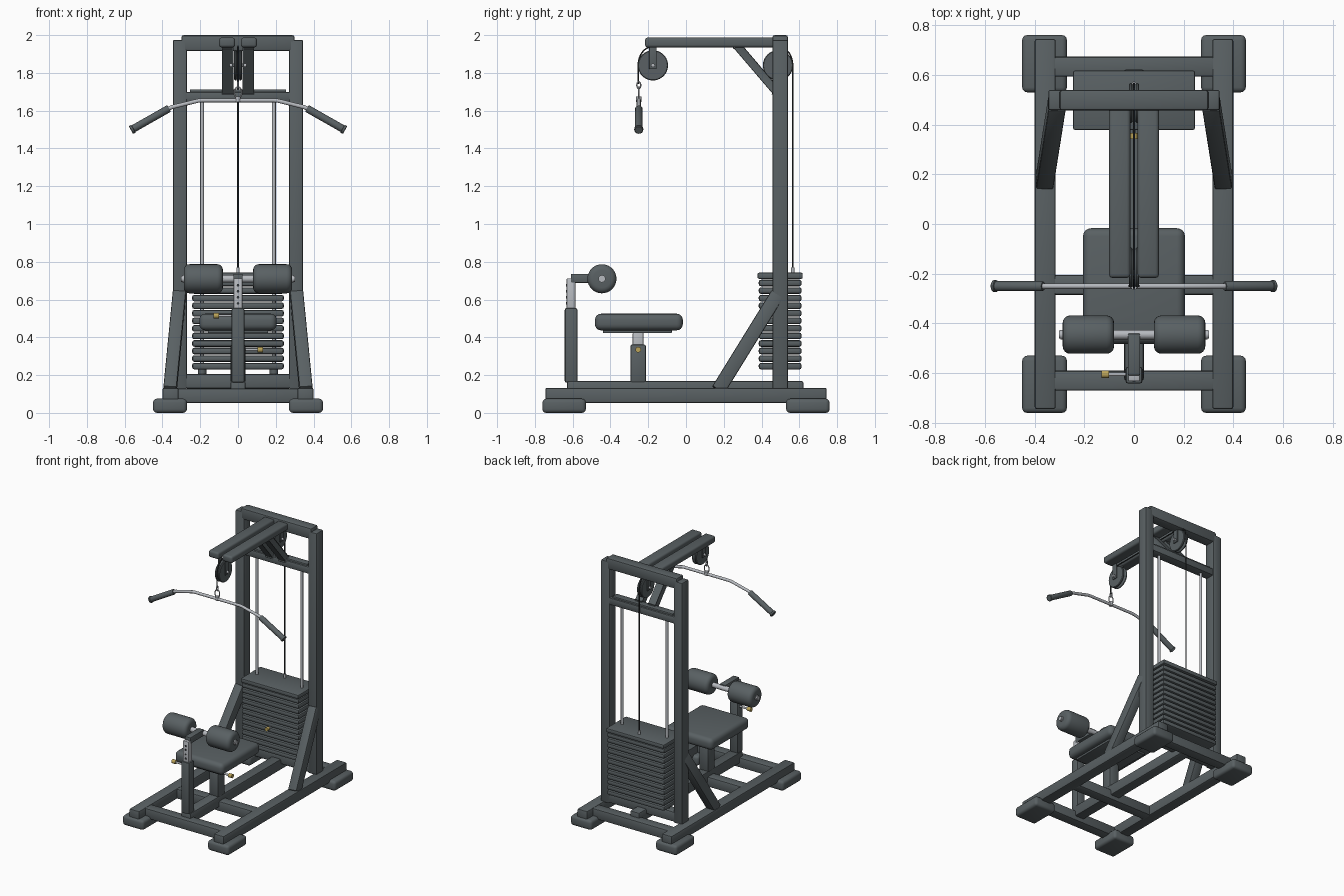
import bpy, bmesh, math
from mathutils import Vector, Matrix

cube = bpy.data.objects.get("Cube")
if cube:
    bpy.data.objects.remove(cube)


def material(name, rgb, metallic=0.0):
    m = bpy.data.materials.new(name)
    m.use_nodes = True
    m.diffuse_color = (*rgb, 1)
    m.node_tree.nodes["Principled BSDF"].inputs["Base Color"].default_value = (*rgb, 1)
    return m


DARK = material("dark_grey", (0.1, 0.118, 0.125))
STEEL = material("light_steel", (0.47, 0.49, 0.52))
BRASS = material("brass", (0.5, 0.37, 0.1))
CABLE = material("cable_black", (0.03, 0.034, 0.036))


def finish(bm, name, mat):
    bmesh.ops.recalc_face_normals(bm, faces=bm.faces)
    me = bpy.data.meshes.new(name)
    bm.to_mesh(me)
    bm.free()
    me.materials.append(mat)
    ob = bpy.data.objects.new(name, me)
    bpy.context.collection.objects.link(ob)
    bpy.ops.object.select_all(action='DESELECT')
    ob.select_set(True)
    bpy.context.view_layer.objects.active = ob
    bpy.ops.object.shade_smooth_by_angle(angle=math.radians(35))
    return ob


def box(name, x, y, z, mat=DARK, r=0.01, seg=2):
    """Rounded box given by its extents on each axis."""
    bm = bmesh.new()
    bmesh.ops.create_cube(bm, size=1)
    for v in bm.verts:
        v.co = [sum(a) / 2 + c * (a[1] - a[0]) for c, a in zip(v.co, (x, y, z))]
    if r:
        bmesh.ops.bevel(bm, geom=bm.edges[:], offset=r, segments=seg, profile=0.5, affect='EDGES')
    return finish(bm, name, mat)


def beam(name, a, b, w, t, mat=DARK):
    """Rectangular tube between two points, w wide along x."""
    a, b = Vector(a), Vector(b)
    d = (b - a).normalized()
    side = (Vector((1, 0, 0)) - d * d.x).normalized()
    up = d.cross(side)
    bm = bmesh.new()
    bmesh.ops.create_cube(bm, size=1)
    for v in bm.verts:
        c = v.co.copy()
        v.co = (a + b) / 2 + side * c.x * w + up * c.y * t + (b - a) * c.z
    bmesh.ops.bevel(bm, geom=bm.edges[:], offset=0.008, segments=2, profile=0.5, affect='EDGES')
    return finish(bm, name, mat)


def lathe(name, profile, a, b, mat=DARK, n=32):
    """Spin (distance, radius) pairs around the axis that starts at a and points to b."""
    a, b = Vector(a), Vector(b)
    rot = (b - a).to_track_quat('Z', 'Y').to_matrix()
    bm = bmesh.new()
    rings = [[bm.verts.new(a + rot @ Vector((r * math.cos(2 * math.pi * i / n),
                                             r * math.sin(2 * math.pi * i / n), h)))
              for i in range(n)] for h, r in profile]
    for p, q in zip(rings, rings[1:]):
        for i in range(n):
            bm.faces.new((p[i], p[(i + 1) % n], q[(i + 1) % n], q[i]))
    bm.faces.new(rings[0])
    bm.faces.new(rings[-1])
    return finish(bm, name, mat)


def rod(name, a, b, r, mat=STEEL, n=16):
    return lathe(name, [(0, r), ((Vector(b) - Vector(a)).length, r)], a, b, mat, n)


def wire(name, points, r, mat, cyclic=False):
    cu = bpy.data.curves.new(name, 'CURVE')
    cu.dimensions = '3D'
    cu.bevel_depth, cu.bevel_resolution, cu.use_fill_caps = r, 3, True
    sp = cu.splines.new('POLY')
    sp.points.add(len(points) - 1)
    for p, c in zip(sp.points, points):
        p.co = (*c, 1)
    sp.use_cyclic_u = cyclic
    sp.use_smooth = True
    cu.materials.append(mat)
    ob = bpy.data.objects.new(name, cu)
    bpy.context.collection.objects.link(ob)
    return ob


def span(c, h):
    return (c - h, c + h)


# Parts repeated on both sides
for s, side in ((1, "left"), (-1, "right")):
    def mx(a, b):
        return tuple(sorted((s * a, s * b)))

    for y, end in ((-0.645, "front"), (0.645, "rear")):
        box(f"{end}_foot_{side}", mx(0.27, 0.45), span(y, 0.115), (0, 0.075), r=0.02, seg=3)
    box(f"base_rail_{side}", mx(0.315, 0.4), (-0.745, 0.745), (0.053, 0.133))
    box(f"upright_{side}", mx(0.27, 0.345), (0.457, 0.54), (0.125, 1.975))
    beam(f"upright_brace_{side}", (s * 0.36, 0.17, 0.12), (s * 0.31, 0.485, 0.63), 0.07, 0.075)
    box(f"top_beam_{side}", mx(0.015, 0.1), (-0.217, 0.47), (1.935, 1.987), r=0.014, seg=3)
    beam(f"top_brace_{side}", (s * 0.055, 0.27, 1.945), (s * 0.055, 0.475, 1.705), 0.045, 0.045)
    rod(f"guide_rod_{side}", (s * 0.19, 0.5, 0.2), (s * 0.19, 0.5, 1.66), 0.01)
    rod(f"guide_foot_{side}", (s * 0.19, 0.5, 0.2), (s * 0.19, 0.5, 0.232), 0.022, DARK)

    # Thigh roller with rounded ends
    arc = [(0.03 * (1 - math.cos(t * math.pi / 8)), 0.047 + 0.03 * math.sin(t * math.pi / 8)) for t in range(5)]
    lathe(f"thigh_roller_{side}", arc + [(0.207 - h, r) for h, r in reversed(arc)],
          (s * 0.08, -0.445, 0.71), (s * 0.3, -0.445, 0.71))
    rod(f"roller_cap_{side}", (s * 0.285, -0.445, 0.71), (s * 0.302, -0.445, 0.71), 0.016)

    # Pulley hangers
    for y, end in ((-0.175, "front"), (0.487, "rear")):
        box(f"{end}_pulley_hanger_{side}", mx(0.024, 0.032), span(y, 0.02), (1.82, 1.95), r=0.002)

    # Rubber grip
    g0, g1 = Vector((s * 0.365, -0.25, 1.612)), Vector((s * 0.567, -0.25, 1.497))
    L = (g1 - g0).length
    lathe(f"bar_grip_{side}", [(0, 0.017), (0.006, 0.02), (L - 0.016, 0.02), (L - 0.014, 0.024),
                               (L - 0.003, 0.024), (L, 0.02)], g0, g1, DARK, 20)

# Base cross members and centre rail
for y, name in ((-0.63, "front"), (-0.245, "middle"), (0.633, "rear")):
    box(f"{name}_crossbar", (-0.325, 0.325), span(y, 0.04), (0.053, 0.13))
box("centre_rail", (-0.04, 0.04), (-0.63, 0.622), (0.085, 0.168))

# Tower cross members
box("stack_support", (-0.28, 0.28), (0.46, 0.537), (0.13, 0.207))
box("guide_crossbar", (-0.28, 0.28), (0.46, 0.537), (1.645, 1.7))
box("guide_crossbar_plate", (-0.255, 0.255), (0.472, 0.525), (1.69, 1.712), r=0.004)
box("top_crossbar", (-0.3, 0.3), (0.457, 0.54), (1.915, 2.0), r=0.012)

# Weight stack
for i in range(12):
    z = 0.23 + i * 0.04
    box(f"weight_plate_{i + 1}", (-0.243, 0.243), (0.385, 0.612), (z, z + 0.035), r=0.012)
box("stack_top_plate", (-0.245, 0.245), (0.378, 0.618), (0.71, 0.742), r=0.008)
rod("stack_pin", (0, 0.39, 0.43), (0, 0.365, 0.43), 0.006)
rod("stack_pin_knob", (0, 0.367, 0.43), (0, 0.342, 0.43), 0.014, BRASS)
rod("cable_anchor", (0, 0.565, 0.74), (0, 0.565, 0.77), 0.009)

# Pulleys with a groove
for y, end in ((-0.175, "front"), (0.487, "rear")):
    lathe(f"{end}_pulley", [(0, 0.076), (0.004, 0.08), (0.01, 0.08), (0.02, 0.068), (0.03, 0.08),
                            (0.036, 0.08), (0.04, 0.076)], (-0.02, y, 1.84), (1, y, 1.84), DARK, 40)
    rod(f"{end}_pulley_axle", (-0.045, y, 1.84), (0.045, y, 1.84), 0.01)

# Cable over both pulleys
path = [(0, 0.565, 0.76)]
for yc, start in ((0.487, 0), (-0.175, 90)):
    for k in range(9):
        t = math.radians(start + k * 90 / 8)
        path.append((0, yc + 0.078 * math.cos(t), 1.84 + 0.1 * math.sin(t)))
path.append((0, -0.253, 1.74))
wire("cable", path, 0.004, CABLE)

# Links and pull bar
def ring(name, z, h, w, flat):
    pts = []
    for k in range(20):
        t = k * math.pi / 10
        u, v = w * math.cos(t), z + h * math.sin(t)
        pts.append((u, -0.25, v) if flat else (0, -0.25 + u, v))
    wire(name, pts, 0.004, STEEL, True)

ring("upper_link", 1.735, 0.018, 0.01, False)
ring("lower_link", 1.695, 0.03, 0.02, True)
rod("bar_eye", (0, -0.25, 1.645), (0, -0.25, 1.675), 0.014)
half = [(0.19, 1.655), (0.21, 1.653), (0.28, 1.636), (0.35, 1.619), (0.37, 1.61), (0.54, 1.513)]
wire("pull_bar", [(-x, -0.25, z) for x, z in reversed(half)] + [(x, -0.25, z) for x, z in half], 0.011, STEEL)

# Seat
box("seat_cushion", (-0.205, 0.205), (-0.482, -0.017), (0.437, 0.525), r=0.032, seg=4)
box("seat_plate", (-0.16, 0.16), (-0.44, -0.075), (0.422, 0.442), r=0.004)
box("seat_post", (-0.04, 0.04), (-0.295, -0.212), (0.16, 0.362))
box("seat_inner_post", (-0.028, 0.028), (-0.282, -0.225), (0.3, 0.425), STEEL, r=0.005)
rod("seat_pin", (0.03, -0.253, 0.335), (0.11, -0.253, 0.335), 0.007)
rod("seat_pin_knob", (0.102, -0.253, 0.335), (0.132, -0.253, 0.335), 0.015, BRASS)

# Thigh pad support
box("pad_post", (-0.034, 0.034), (-0.642, -0.575), (0.16, 0.555))
box("pad_inner_post", (-0.023, 0.023), (-0.632, -0.586), (0.5, 0.712), STEEL, r=0.004)
for i in range(4):
    z = 0.58 + i * 0.032
    rod(f"post_hole_{i + 1}", (0, -0.634, z), (0, -0.63, z), 0.007, CABLE)
box("pad_arm", (-0.025, 0.025), (-0.61, -0.44), (0.688, 0.736), r=0.006)
rod("roller_shaft", (-0.295, -0.445, 0.71), (0.295, -0.445, 0.71), 0.019, n=20)
rod("post_pin", (-0.03, -0.605, 0.515), (-0.11, -0.605, 0.515), 0.007)
rod("post_pin_knob", (-0.1, -0.605, 0.515), (-0.13, -0.605, 0.515), 0.015, BRASS)
